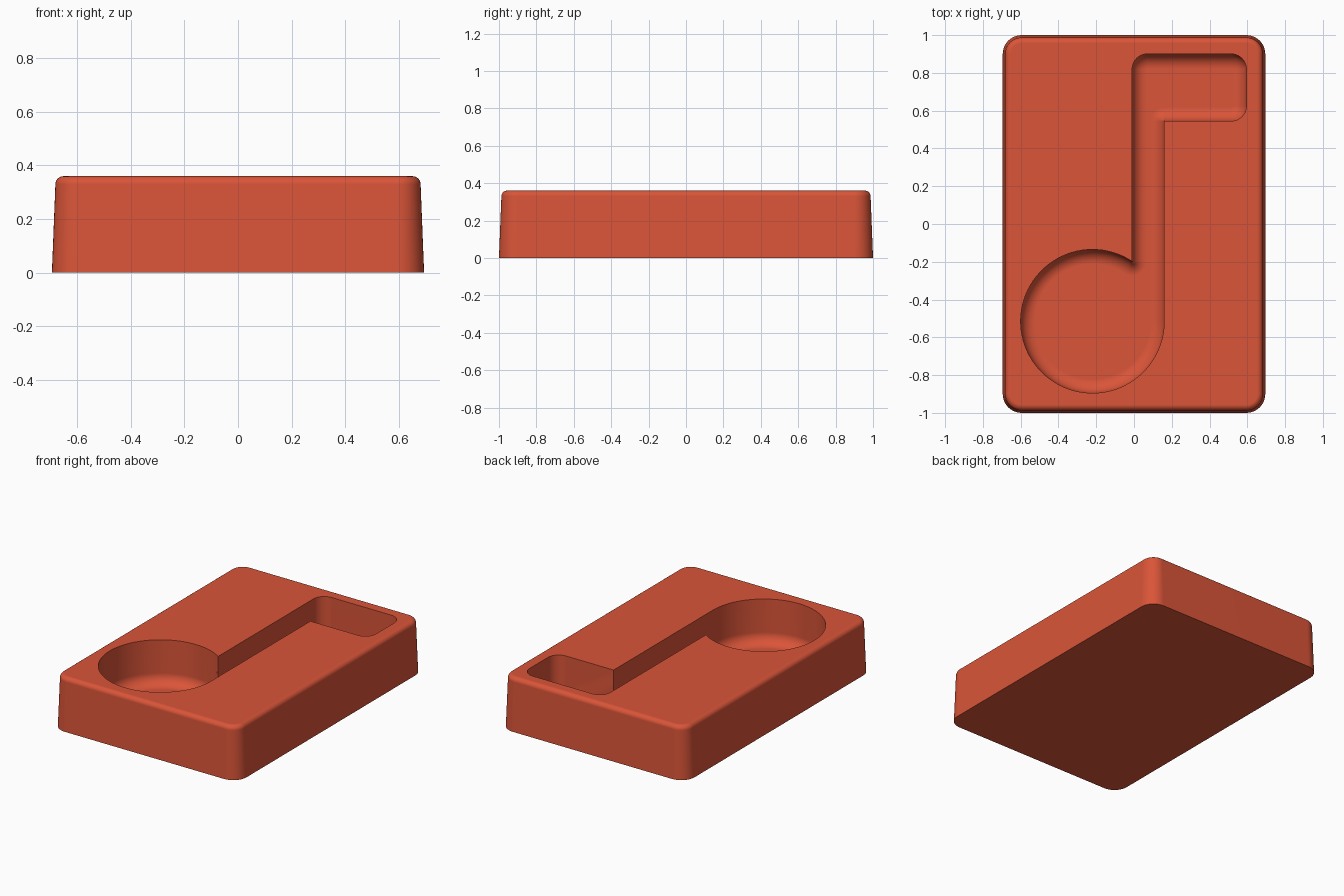
import bpy
import bmesh
from math import sin, cos, radians, acos, degrees

cube = bpy.data.objects.get("Cube")
if cube:
    bpy.data.objects.remove(cube, do_unlink=True)

HEIGHT, FLOOR = 0.36, 0.06
RIM_FILLET, FLOOR_FILLET = 0.03, 0.075

clay = bpy.data.materials.new("terracotta_red")
clay.use_nodes = True
clay.diffuse_color = (0.70, 0.09, 0.04, 1)
clay.node_tree.nodes["Principled BSDF"].inputs["Base Color"].default_value = clay.diffuse_color


def outline(arcs, inset):
    """Points of a closed outline made of arcs; outer arcs shrink, inner corners grow."""
    points = []
    for x, y, radius, start, end, steps in arcs:
        r = radius - inset if end > start else radius + inset
        for i in range(steps + 1):
            a = radians(start + (end - start) * i / steps)
            points.append((x + r * cos(a), y + r * sin(a)))
    return points


def loft(name, arcs, levels):
    """Solid through copies of the outline, one for each (inset, height)."""
    bm = bmesh.new()
    rings = [[bm.verts.new((x, y, z)) for x, y in outline(arcs, inset)] for inset, z in levels]
    for low, high in zip(rings, rings[1:]):
        for i in range(len(low)):
            j = (i + 1) % len(low)
            bm.faces.new((low[i], low[j], high[j], high[i]))
    bm.faces.new(rings[0][::-1])
    bm.faces.new(rings[-1])
    bmesh.ops.remove_doubles(bm, verts=bm.verts, dist=0.0001)
    bmesh.ops.recalc_face_normals(bm, faces=bm.faces)
    mesh = bpy.data.meshes.new(name)
    bm.to_mesh(mesh)
    bm.free()
    mesh.materials.append(clay)
    obj = bpy.data.objects.new(name, mesh)
    bpy.context.collection.objects.link(obj)
    return obj


def quarter(steps):
    return [radians(90 * i / steps) for i in range(steps + 1)]


# Tapered block with rounded corners and a rounded top rim
CORNER, HALF_X, HALF_Y, DRAFT = 0.1, 0.695, 1.0, 0.013
cx, cy = HALF_X - CORNER, HALF_Y - CORNER
block_arcs = [(sx * cx, sy * cy, CORNER, a, a + 90, 10)
              for sx, sy, a in ((1, 1, 0), (-1, 1, 90), (-1, -1, 180), (1, -1, 270))]
block_levels = [(0, 0)] + [
    (DRAFT + RIM_FILLET * (1 - cos(a)), HEIGHT - RIM_FILLET * (1 - sin(a))) for a in quarter(6)]
block = loft("block", block_arcs, block_levels)

# Note-shaped pocket: stem, flag and round head
LEFT, RIGHT, FLAG_END, FLAG_LOW, TOP = -0.01, 0.16, 0.595, 0.545, 0.9
HEAD_R, HEAD_Y, R = 0.38, -0.515, 0.08
head_x = RIGHT - HEAD_R
meet = acos((LEFT - head_x) / HEAD_R)
meet_deg = degrees(meet)
pocket_arcs = [
    (RIGHT, FLAG_LOW, 0, 180, 90, 8),
    (FLAG_END - R, FLAG_LOW + R, R, -90, 0, 10),
    (FLAG_END - R, TOP - R, R, 0, 90, 10),
    (LEFT + R, TOP - R, R, 90, 180, 10),
    (LEFT, HEAD_Y + HEAD_R * sin(meet), 0, 0, meet_deg - 180, 10),
    (head_x, HEAD_Y, HEAD_R, meet_deg, 360, 72),
]
pocket_levels = [
    (FLOOR_FILLET * (1 - sin(a)), FLOOR + FLOOR_FILLET * (1 - cos(a))) for a in quarter(8)]
pocket_levels.append((0, HEIGHT + 0.1))
cutter = loft("pocket_cutter", pocket_arcs, pocket_levels)
cutter.hide_render = True

# Cut the pocket out of the block
cut = block.modifiers.new("pocket", "BOOLEAN")
cut.operation = "DIFFERENCE"
cut.solver = "EXACT"
cut.object = cutter
bpy.ops.object.select_all(action="DESELECT")
block.select_set(True)
bpy.context.view_layer.objects.active = block
bpy.ops.object.modifier_apply(modifier=cut.name)
bpy.data.objects.remove(cutter, do_unlink=True)

# Smooth fillets, crisp pocket rim, flat top
bpy.ops.object.shade_smooth_by_angle(angle=radians(35))
weighted = block.modifiers.new("weighted_normals", "WEIGHTED_NORMAL")
weighted.keep_sharp = True
